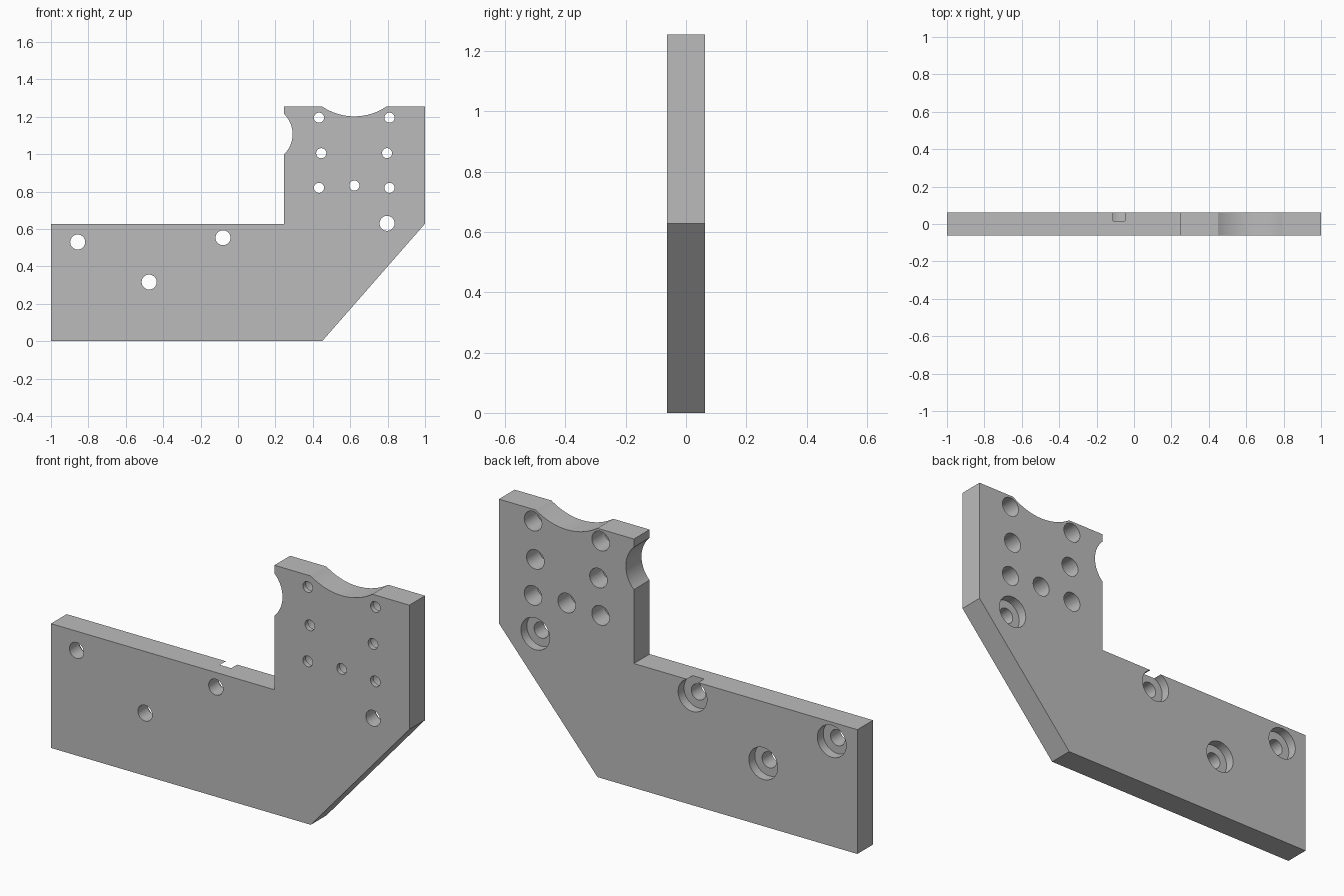
import bpy
import bmesh
import math

if "Cube" in bpy.data.objects:
    bpy.data.objects.remove(bpy.data.objects["Cube"], do_unlink=True)

HALF = 0.0625   # half the plate thickness
TOP = 1.255
STEP = 0.627    # height of the long arm

grey = bpy.data.materials.new("plain grey")
grey.use_nodes = True
COLOUR = (0.5, 0.5, 0.5, 1)
grey.diffuse_color = COLOUR
grey.node_tree.nodes["Principled BSDF"].inputs["Base Color"].default_value = COLOUR


def arc(cx, cz, r, start, end, steps=24):
    """Points along a circular arc, angles in radians."""
    return [(cx + r * math.cos(start + (end - start) * i / steps),
             cz + r * math.sin(start + (end - start) * i / steps))
            for i in range(steps + 1)]


def make_object(name, bm):
    bmesh.ops.recalc_face_normals(bm, faces=bm.faces)
    mesh = bpy.data.meshes.new(name)
    bm.to_mesh(mesh)
    bm.free()
    obj = bpy.data.objects.new(name, mesh)
    bpy.context.collection.objects.link(obj)
    return obj


def add_stepped_hole(bm, x, z, r_front, r_back, floor_y, sides=48):
    """Closed stepped cylinder: narrow at the front, wide at the back."""
    profile = [(r_front, -HALF - 0.05), (r_front, floor_y),
               (r_back, floor_y), (r_back, HALF + 0.05)]
    rings = []
    for r, y in profile:
        rings.append([bm.verts.new((px, y, pz))
                      for px, pz in arc(x, z, r, 0, math.tau, sides)[:-1]])
    for a, b in zip(rings, rings[1:]):
        for i in range(sides):
            j = (i + 1) % sides
            bm.faces.new((a[i], a[j], b[j], b[i]))
    bm.faces.new(rings[0])
    bm.faces.new(rings[-1])


# Plate outline with a shallow top scoop and a side scoop
top_sag, top_half = 0.053, 0.172
top_r = (top_half ** 2 + top_sag ** 2) / (2 * top_sag)
top_a = math.asin(top_half / top_r)
side_sag, side_half = 0.045, 0.107
side_r = (side_half ** 2 + side_sag ** 2) / (2 * side_sag)
side_a = math.asin(side_half / side_r)

down = -math.pi / 2
outline = [(-1, 0), (0.45, 0), (1, 0.628), (1, TOP)]
outline += arc(0.622, TOP - top_sag + top_r, top_r, down + top_a, down - top_a)
outline += [(0.247, TOP)]
outline += arc(0.247 + side_sag - side_r, 1.107, side_r, side_a, -side_a)
outline += [(0.247, STEP), (-1, STEP)]

bm = bmesh.new()
face = bm.faces.new([bm.verts.new((x, -HALF, z)) for x, z in outline])
ext = bmesh.ops.extrude_face_region(bm, geom=[face])
bmesh.ops.translate(bm, vec=(0, 2 * HALF, 0),
                    verts=[v for v in ext["geom"] if isinstance(v, bmesh.types.BMVert)])
plate = make_object("bracket_plate", bm)
plate.data.materials.append(grey)

# Counterbored holes, wide side at the back
bm = bmesh.new()
for x, z in [(-0.857, 0.53), (-0.475, 0.316), (-0.08, 0.553), (0.797, 0.63)]:
    add_stepped_hole(bm, x, z, 0.04, 0.0805, 0.015)
for x, z in [(0.433, 1.195), (0.81, 1.195), (0.445, 1.005), (0.797, 1.005),
             (0.433, 0.82), (0.81, 0.82), (0.622, 0.832)]:
    add_stepped_hole(bm, x, z, 0.027, 0.049, -0.038)
cutter = make_object("hole_cutter", bm)
cutter.data.materials.append(grey)
cutter.hide_render = True

# Cut the holes and keep the result as a plain mesh
cut = plate.modifiers.new("holes", "BOOLEAN")
cut.operation = "DIFFERENCE"
cut.solver = "EXACT"
cut.object = cutter
bpy.ops.object.select_all(action="DESELECT")
bpy.context.view_layer.objects.active = plate
plate.select_set(True)
bpy.ops.object.modifier_apply(modifier=cut.name)
bpy.data.objects.remove(cutter, do_unlink=True)

bpy.ops.object.shade_smooth_by_angle(angle=math.radians(30))
